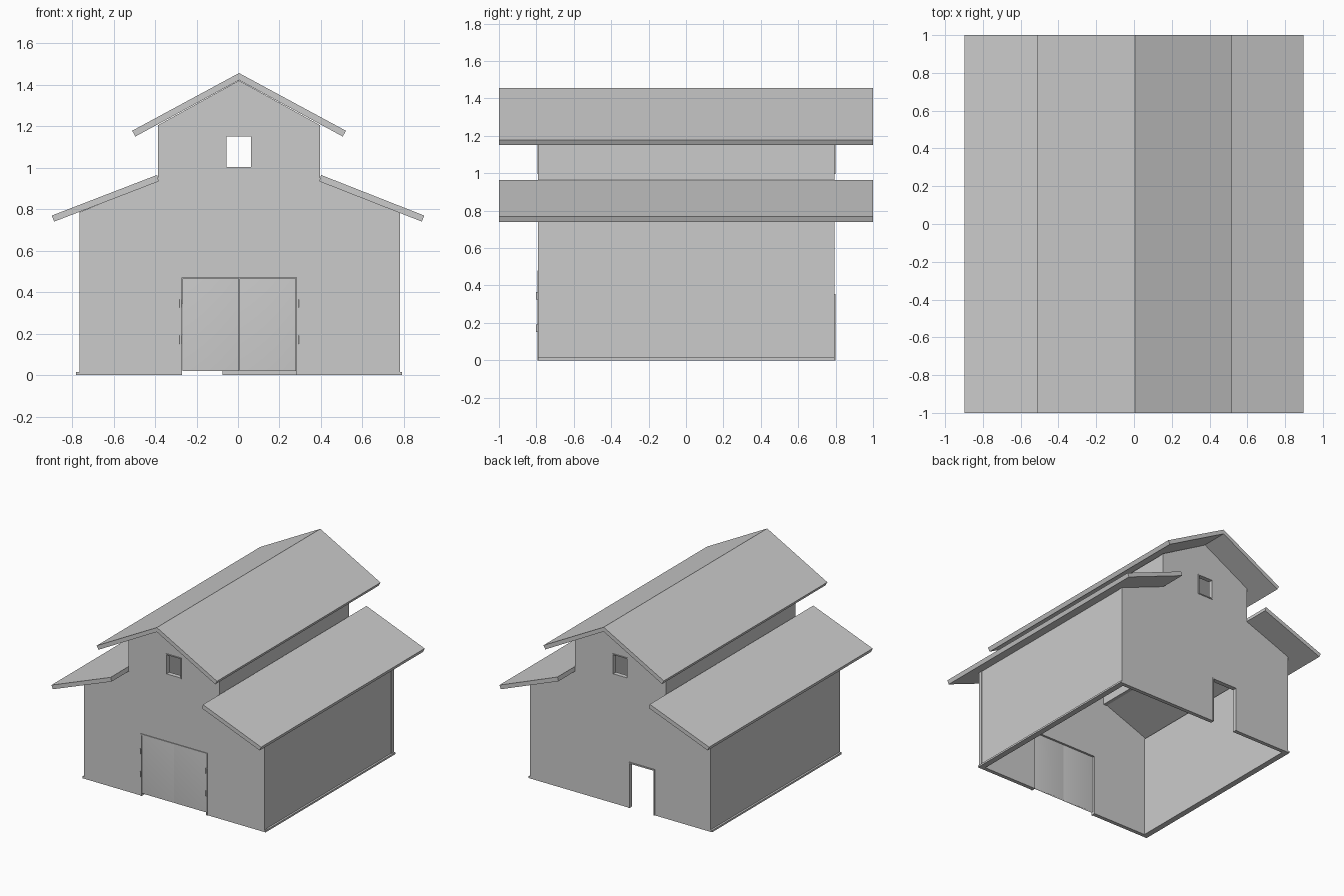
import bpy

if "Cube" in bpy.data.objects:
    bpy.data.objects.remove(bpy.data.objects["Cube"])

C = 0.005  # ridge line


def panel(name, outline, y0, y1, holes=()):
    """Extrude an x-z outline (with holes) from y0 to y1."""
    cu = bpy.data.curves.new(name, 'CURVE')
    cu.dimensions = '2D'
    cu.fill_mode = 'BOTH'
    cu.extrude = (y1 - y0) / 2
    for loop in (outline, *holes):
        sp = cu.splines.new('POLY')
        sp.points.add(len(loop) - 1)
        for p, (x, z) in zip(sp.points, loop):
            p.co = (x, z, 0, 1)
        sp.use_cyclic_u = True
    ob = bpy.data.objects.new(name, cu)
    bpy.context.collection.objects.link(ob)
    ob.location.y = (y0 + y1) / 2
    ob.rotation_euler.x = 1.5707963
    bpy.ops.object.select_all(action='DESELECT')
    ob.select_set(True)
    bpy.context.view_layer.objects.active = ob
    bpy.ops.object.convert(target='MESH')
    ob = bpy.context.object
    for p in ob.data.polygons:
        p.use_smooth = False
    return ob


def rect(x0, x1, z0, z1):
    return [(x0, z0), (x1, z0), (x1, z1), (x0, z1)]


def box(name, x0, x1, y0, y1, z0, z1):
    bpy.ops.mesh.primitive_cube_add(size=1, location=((x0 + x1) / 2, (y0 + y1) / 2, (z0 + z1) / 2))
    ob = bpy.context.object
    ob.name = name
    ob.scale = (x1 - x0, y1 - y0, z1 - z0)
    return ob


def gable(door):
    """Stepped barn end wall outline with a door notch in the bottom edge."""
    d0, d1, top = door
    return [(-0.765, 0), (d0, 0), (d0, top), (d1, top), (d1, 0), (0.78, 0),
            (0.78, 0.785), (0.395, 0.937), (0.395, 1.205), (C, 1.42),
            (-0.385, 1.205), (-0.385, 0.937), (-0.765, 0.785)]


def door_trim(name, d0, d1, top, y0, y1, w=0.01):
    panel(name, [(d0 - w, 0), (d0, 0), (d0, top), (d1, top), (d1, 0),
                 (d1 + w, 0), (d1 + w, top + w), (d0 - w, top + w)], y0, y1)


def window_trim(name, a, b, c, d, y0, y1, w=0.007):
    panel(name, rect(a - w, b + w, c - w, d + w), y0, y1, [rect(a, b, c, d)])


# End walls with door and window openings
front_door = (-0.27, 0.282, 0.47)
back_door = (-0.28, -0.075, 0.345)
window = (-0.055, 0.063, 1.003, 1.15)
panel("front_wall", gable(front_door), -0.79, -0.76, [rect(*window)])
panel("back_wall", gable(back_door), 0.765, 0.795, [rect(*window)])

# Trim around the openings
door_trim("front_door_trim", *front_door, -0.795, -0.76)
door_trim("back_door_trim", *back_door, 0.765, 0.80)
window_trim("front_window_trim", *window, -0.795, -0.76)
window_trim("back_window_trim", *window, 0.765, 0.80)

# Side walls, upper side walls and base boards
for side, s in (("left", -1), ("right", 1)):
    def span(a, b):
        return sorted((C + s * a, C + s * b))
    box(side + "_wall", *span(0.74, 0.77), -0.785, 0.79, 0.0, 0.785)
    box(side + "_upper_wall", *span(0.36, 0.388), -0.785, 0.79, 0.93, 1.205)
    box(side + "_base_board", *span(0.745, 0.785), -0.79, 0.795, 0.0, 0.014)

    # Low side roof
    panel(side + "_low_roof", [(C + s * 0.395, 0.965), (s * 0.898, 0.769),
                               (s * 0.886, 0.74), (C + s * 0.387, 0.934)], -1, 1)

# Upper gable roof
panel("upper_roof", [(C - 0.515, 1.178), (C, 1.456), (C + 0.515, 1.178),
                     (C + 0.50, 1.15), (C, 1.422), (C - 0.50, 1.15)], -1, 1)

# Softly shaded double doors with hinges
for side, x0, x1, hx in (("left", -0.268, 0.004, -0.276), ("right", 0.008, 0.28, 0.288)):
    door = box(side + "_door", x0, x1, -0.792, -0.772, 0.02, 0.467)
    for p in door.data.polygons:
        p.use_smooth = True
    for i, z in enumerate((0.17, 0.345)):
        bpy.ops.mesh.primitive_cylinder_add(vertices=12, radius=0.006, depth=0.04,
                                            location=(hx, -0.796, z))
        bpy.context.object.name = f"{side}_hinge_{i}"
        bpy.ops.object.shade_smooth_by_angle()
